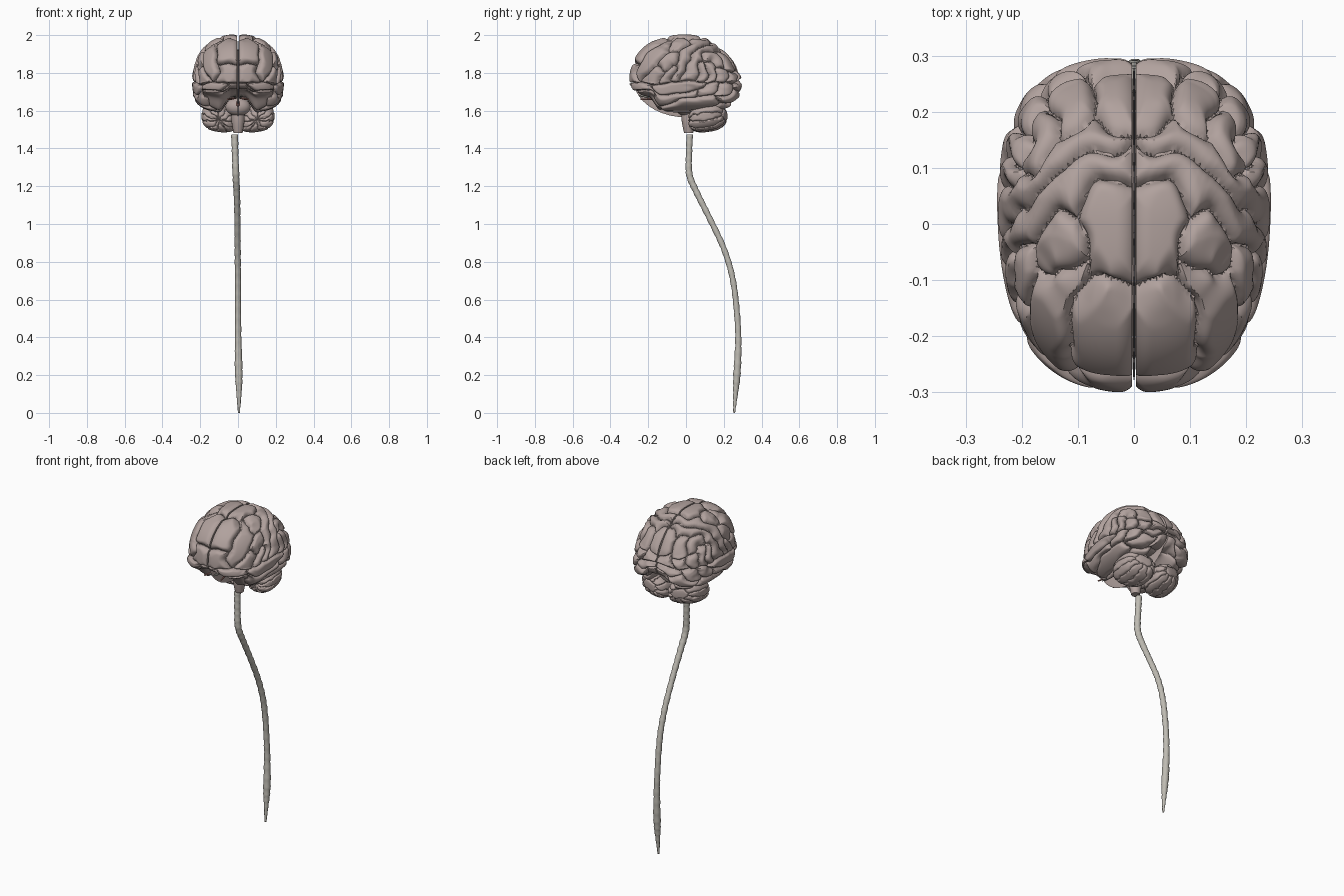
import bpy, bmesh, math
from mathutils import Vector, Matrix, noise, kdtree

if "Cube" in bpy.data.objects:
    bpy.data.objects.remove(bpy.data.objects["Cube"])


def material(name, rgb):
    m = bpy.data.materials.new(name)
    m.diffuse_color = (*rgb, 1)
    m.use_nodes = True
    m.node_tree.nodes["Principled BSDF"].inputs["Base Color"].default_value = m.diffuse_color
    return m


TISSUE = material("brain_tissue", (0.44, 0.36, 0.34))
CORD = material("cord_tissue", (0.52, 0.50, 0.45))
NERVE = material("nerve_red", (0.45, 0.22, 0.19))


def finish(bm, name, mat, mirror=False, angle=35):
    bmesh.ops.recalc_face_normals(bm, faces=bm.faces)
    me = bpy.data.meshes.new(name)
    bm.to_mesh(me)
    bm.free()
    ob = bpy.data.objects.new(name, me)
    bpy.context.collection.objects.link(ob)
    me.materials.append(mat)
    if mirror:
        ob.modifiers.new("Mirror", "MIRROR").use_mirror_merge = False
    bpy.ops.object.select_all(action="DESELECT")
    ob.select_set(True)
    bpy.context.view_layer.objects.active = ob
    bpy.ops.object.shade_smooth_by_angle(angle=math.radians(angle))
    return ob


def folded_lobe(name, chains, shape, depth, width, subdiv, half):
    """Ball shaped by shape(direction), creased midway between neighbouring ridge lines."""
    samples = []
    for label, pts in enumerate(chains):
        for a, b in zip(pts, pts[1:]):
            samples += [(a.lerp(b, i / 13).normalized(), label) for i in range(14)]
    kd = kdtree.KDTree(len(samples))
    for i, (p, _) in enumerate(samples):
        kd.insert(p, i)
    kd.balance()

    bm = bmesh.new()
    bmesh.ops.create_icosphere(bm, subdivisions=subdiv, radius=1)
    if half:
        bmesh.ops.bisect_plane(bm, geom=bm.verts[:] + bm.edges[:] + bm.faces[:],
                               plane_co=(0, 0, 0), plane_no=(1, 0, 0), clear_inner=True)
        bmesh.ops.holes_fill(bm, edges=[e for e in bm.edges if e.is_boundary], sides=0)
    for v in bm.verts:
        d = v.co.normalized()
        q = d + noise.noise_vector(d * 3.5) * 0.12
        hits = kd.find_n(q, 80)
        first = samples[hits[0][1]][1]
        other = next((h[2] for h in hits if samples[h[1]][1] != first), hits[-1][2])
        t = min(1, (other - hits[0][2]) / width)
        if half:
            t = min(t, 0.3 + max(0, d.x) / 0.16)
        crease = depth * (1 - math.sqrt(1 - (1 - t) ** 2))
        v.co = shape(d, 1 - crease)
    return finish(bm, name, TISSUE, mirror=True)


# Ridge lines of the cerebrum: (back, up) on the side disc, or (out, back, up)
frontal = [
    [(-.80, .52), (-.55, .8), (-.42, .88)], [(-.3, .93), (-.1, .975), (.16, .965)],
    [(-.75, .25), (-.5, .6), (-.3, .76)], [(-.25, .74), (-.02, .84)],
    [(-.66, .0), (-.5, .2)], [(-.42, .38), (-.2, .5)], [(-.38, .08), (-.25, .22)],
    [(-.93, .22), (-.97, .05)], [(-.9, -.2), (-.65, -.3)], [(-.95, -.28), (-.8, -.58)],
    [(-.55, -.6), (-.6, -.78)],
]
parietal = [
    [(.42, .9), (.12, .75), (-.05, .4), (-.12, .1)],
    [(.56, .8), (.3, .68), (.12, .38), (.06, .1)],
    [(.15, .7, .68), (.15, .86, .48)], [(.4, .62, .64), (.42, .76, .46)],
    [(.3, .38), (.25, .12)], [(.5, .38), (.45, .08)], [(.4, .58), (.58, .5)],
]
temporal = [
    [(-.45, -.3), (-.1, -.17), (.25, -.1)], [(-.4, -.55), (-.05, -.42), (.15, -.35)],
    [(.35, -.27), (.5, -.15)], [(-.25, -.78), (.05, -.68), (.35, -.55)],
    [(-.2, -.95), (.2, -.92)], [(.4, -.8), (.6, -.74)],
]
occipital = [
    [(.68, .25), (.64, .08)], [(.93, .3), (.96, .1)], [(.82, .2), (.8, .04)],
    [(.75, -.12), (.6, -.25)], [(.97, -.08), (.9, -.2)], [(.85, -.4), (.65, -.48)],
    [(.93, -.35), (.8, -.58)],
]


def on_ball(p):
    if len(p) == 3:
        return Vector(p).normalized()
    return Vector((math.sqrt(max(0.01, 1 - p[0] ** 2 - p[1] ** 2)), *p)).normalized()


def step(a, b, x):
    t = max(0, min(1, (x - a) / (b - a)))
    return t * t * (3 - 2 * t)


def cerebrum_shape(d, k):
    p = 2.3 + 0.8 * min(1, max(0, -d.z) * 2)
    f = k * sum(abs(c) ** p for c in d) ** (-1 / p)
    x, y, z = d.x * f * 0.239, d.y * f * 0.3, d.z * f
    x *= 1 + 0.2 * y
    if z > 0:
        z = z * 0.252 - (0.8 * y * y * min(1, z * 2) if y > 0 else 0)
    else:
        front = 1 - 0.46 * step(-0.13, -0.2, y)           # raised orbital surface
        middle = 0.55 + 0.45 * step(0.03, 0.10, x)        # hollow for the stem
        z *= 0.165 * front * middle
    return Vector((x + 0.004, y - 0.001, z + 1.752))


folded_lobe("cerebral_hemispheres",
            [[on_ball(p) for p in c] for c in frontal + parietal + temporal + occipital],
            cerebrum_shape, 0.13, 0.22, 7, True)


# Cerebellum: wedge lobules fanning out from the stem on each side
def cerebellum_shape(d, k):
    p = 2.6
    f = k * sum(abs(c) ** p for c in d) ** (-1 / p)
    x, y, z = d.x * f * 0.095, d.y * f * 0.1, d.z * f * 0.07
    return Vector((x + 0.098, y + 0.115 - 0.2 * x, z + 1.56 + 0.12 * x + 0.15 * y))


lobules = []
for i in range(11):
    a = math.tau * i / 11
    ring = Vector((math.cos(a), 0, math.sin(a)))
    lobules.append([(ring * math.cos(b) + Vector((0, math.sin(b), 0)))
                    for b in (-1.1, -.4, .3, .75)])
lobules.append([Vector((-.3, 1, 0)), Vector((.3, 1, .1))])
folded_lobe("cerebellum", lobules, cerebellum_shape, 0.12, 0.22, 6, False)


# Tubes along a smooth path: points are (x, y, z, radius)
def spline(pts, t):
    i = min(int(t), len(pts) - 2)
    u = t - i
    a, b, c, d = (Vector(pts[max(0, min(len(pts) - 1, i + j))]) for j in (-1, 0, 1, 2))
    return 0.5 * (2 * b + (c - a) * u + (2 * a - 5 * b + 4 * c - d) * u ** 2
                  + (3 * b - 3 * c + d - a) * u ** 3)


def tube(name, pts, rings, sides, mat, mirror=False, bulge=lambda i: 1):
    bm = bmesh.new()
    n = len(pts) - 1
    loops = []
    for i in range(rings + 1):
        t = n * i / rings
        c = spline(pts, t)
        along = (spline(pts, min(n, t + .02)) - spline(pts, max(0, t - .02))).to_3d()
        if not mirror and i in (0, rings):
            along = Vector((0, 0, -1))                    # level ends
        side = along.cross(Vector((1, 0, 0))).normalized()
        out = side.cross(along).normalized()
        r = c[3] * bulge(i)
        angles = [math.tau * s / sides for s in range(sides)]
        loops.append([bm.verts.new(c.to_3d() + r * (out * math.cos(a) + side * math.sin(a)))
                      for a in angles])
    for a, b in zip(loops, loops[1:]):
        for s in range(sides):
            bm.faces.new((a[s], a[(s + 1) % sides], b[(s + 1) % sides], b[s]))
    bm.faces.new(loops[0])
    bm.faces.new(loops[-1])
    return finish(bm, name, mat, mirror, 40)


# Spinal cord, 31 barrel shaped segments
cord = [(-.018, .02, 1.475, .018), (-.015, .016, 1.37, .017), (-.011, .018, 1.26, .018),
        (-.006, .06, 1.16, .017), (-.003, .125, 1.03, .016), (-.002, .2, .87, .016),
        (0, .245, .72, .016), (0, .268, .55, .016), (.001, .277, .38, .017),
        (.004, .27, .21, .02), (.005, .262, .1, .013), (.005, .255, 0, .005)]
tube("spinal_cord", cord, 93, 10, CORD, bulge=lambda i: (0.92, 1.06, 1.03)[i % 3])

# Brain stem: midbrain and medulla
stem = [(0, .03, 1.74, .04), (0, .015, 1.66, .04), (0, .01, 1.6, .036),
        (0, .012, 1.54, .034), (0, .014, 1.482, .024)]
tube("brain_stem", stem, 20, 16, TISSUE)


def ellipsoid(name, centre, radii, mat):
    bm = bmesh.new()
    bmesh.ops.create_uvsphere(bm, u_segments=32, v_segments=20, radius=1,
                              matrix=Matrix.Translation(centre) @ Matrix.Diagonal((*radii, 1)))
    finish(bm, name, mat)


# Pons in front of the stem, and the thin sheet between the hemispheres
ellipsoid("pons", (0, -.005, 1.62), (.066, .048, .048), TISSUE)
ellipsoid("midline_sheet", (0, 0, 1.77), (.006, .28, .205), TISSUE)

# Small nerves and stalk under the frontal lobes
tube("optic_nerves", [(.004, -.08, 1.672, .007), (.03, -.14, 1.664, .006),
                      (.055, -.24, 1.66, .004)], 10, 8, NERVE, True)
tube("olfactory_tracts", [(.02, -.06, 1.68, .004), (.018, -.16, 1.676, .004),
                          (.016, -.22, 1.678, .007), (.016, -.25, 1.68, .003)], 12, 8, CORD, True)
tube("pituitary_stalk", [(0, -.085, 1.69, .006), (0, -.09, 1.655, .006),
                         (0, -.092, 1.635, .012), (0, -.092, 1.622, .005)], 12, 10, NERVE)
